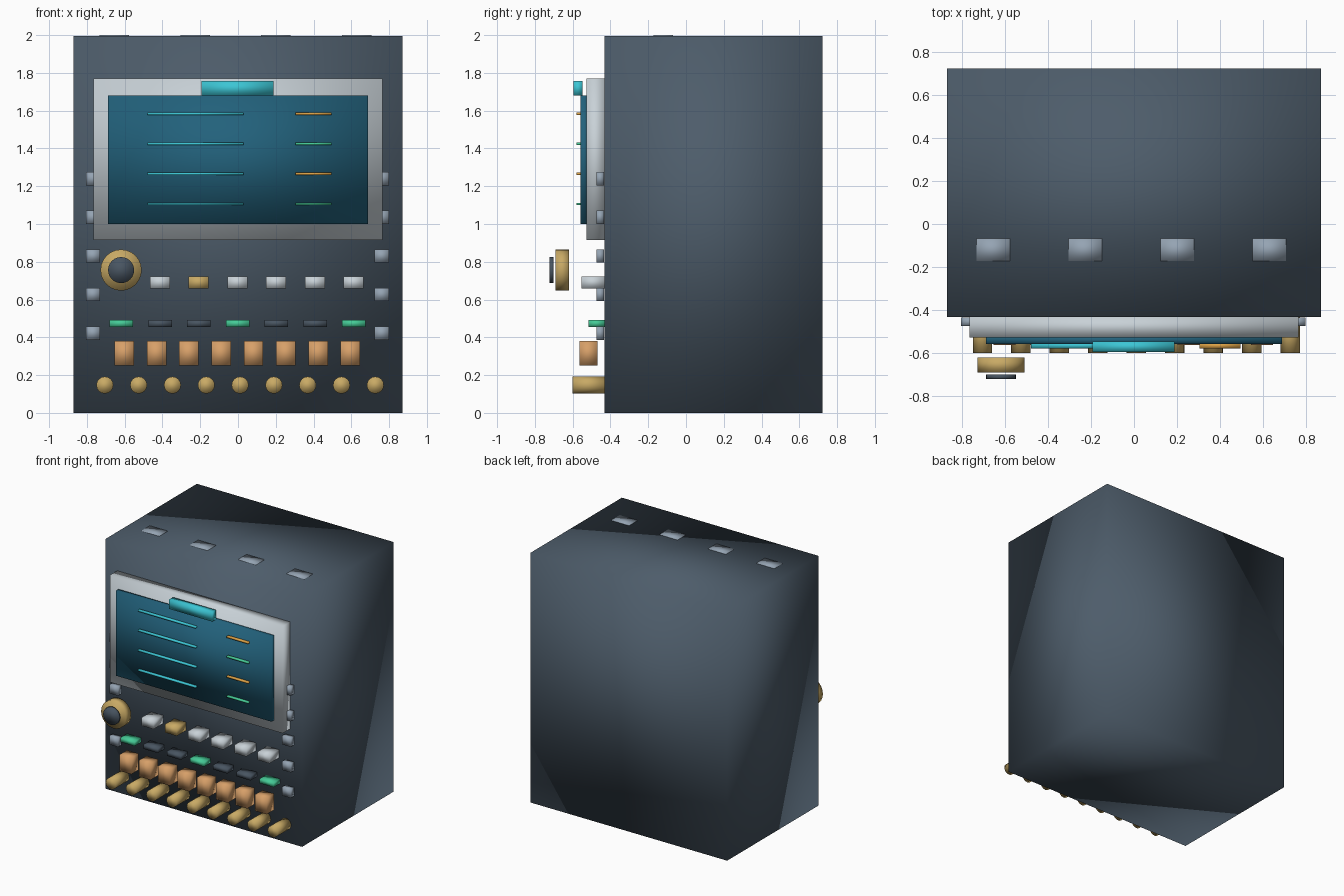
import bpy
from math import pi

default = bpy.data.objects.get("Cube")
if default:
    bpy.data.objects.remove(default, do_unlink=True)


def material(name, r, g, b):
    m = bpy.data.materials.new(name)
    m.diffuse_color = (r, g, b, 1)
    m.use_nodes = True
    m.node_tree.nodes["Principled BSDF"].inputs["Base Color"].default_value = (r, g, b, 1)
    return m


slate = material("slate casing", 0.075, 0.108, 0.145)
dark = material("dark slate", 0.065, 0.09, 0.12)
steel = material("steel grey", 0.3, 0.37, 0.45)
silver = material("silver", 0.58, 0.64, 0.68)
glass = material("screen blue", 0.016, 0.12, 0.2)
cyan = material("cyan", 0.045, 0.56, 0.66)
green = material("green", 0.06, 0.6, 0.31)
amber = material("amber", 0.72, 0.36, 0.06)
copper = material("copper orange", 0.68, 0.35, 0.14)
gold = material("gold", 0.58, 0.4, 0.13)


def finish(name, mat):
    ob = bpy.context.object
    ob.name = name
    ob.data.materials.append(mat)
    bpy.ops.object.transform_apply(location=False, rotation=True, scale=True)
    bpy.ops.object.shade_smooth()
    return ob


def box(name, mat, x, y, z, w, d, h):
    """Soft-shaded block given by its centre and size."""
    bpy.ops.mesh.primitive_cube_add(size=1, location=(x, y, z))
    bpy.context.object.scale = (w, d, h)
    return finish(name, mat)


def dial(name, mat, x, y, z, radius, depth, sides):
    """Round part whose axis runs front to back."""
    bpy.ops.mesh.primitive_cylinder_add(vertices=sides, radius=radius, depth=depth,
                                        location=(x, y, z), rotation=(pi / 2, 0, 0))
    return finish(name, mat)


# Cabinet
box("cabinet", slate, 0, 0.145, 0.998, 1.74, 1.155, 1.996)

# Display
box("display_bezel", silver, 0, -0.479, 1.343, 1.53, 0.096, 0.855)
box("display_screen", glass, 0, -0.54, 1.34, 1.376, 0.038, 0.68)
box("display_tab", cyan, -0.002, -0.571, 1.718, 0.38, 0.047, 0.076)
for i in range(4):
    z = 1.583 - 0.159 * i
    box("readout_line", cyan, -0.225, -0.566, z, 0.508, 0.025, 0.013)
    box("readout_value", green if i % 2 else amber, 0.4, -0.566, z, 0.19, 0.025, 0.013)

# Main dial
dial("main_dial", gold, -0.619, -0.655, 0.756, 0.109, 0.07, 24)
dial("main_dial_cap", dark, -0.619, -0.711, 0.756, 0.069, 0.021, 24)

# Push buttons and indicator lights
for i in range(6):
    box("push_button", gold if i == 1 else silver,
        -0.413 + 0.205 * i, -0.491, 0.69, 0.106, 0.122, 0.065)
for i in range(7):
    box("indicator_light", dark if i % 3 else green,
        -0.617 + 0.205 * i, -0.473, 0.473, 0.124, 0.084, 0.036)

# Key pads and the row of jacks
for i in range(8):
    box("key_pad", copper, -0.602 + 0.171 * i, -0.516, 0.315, 0.103, 0.094, 0.13)
for i in range(9):
    dial("jack", gold, -0.705 + 0.179 * i, -0.515, 0.147, 0.045, 0.17, 16)

# Front clips down both sides
for x in (-0.767, 0.761):
    for i in range(5):
        box("side_clip", steel, x, -0.455, 0.422 + 0.2045 * i, 0.075, 0.04, 0.07)

# Top vents
for i in range(4):
    box("top_vent", steel, -0.655 + 0.428 * i, -0.12, 1.995, 0.156, 0.104, 0.01)
